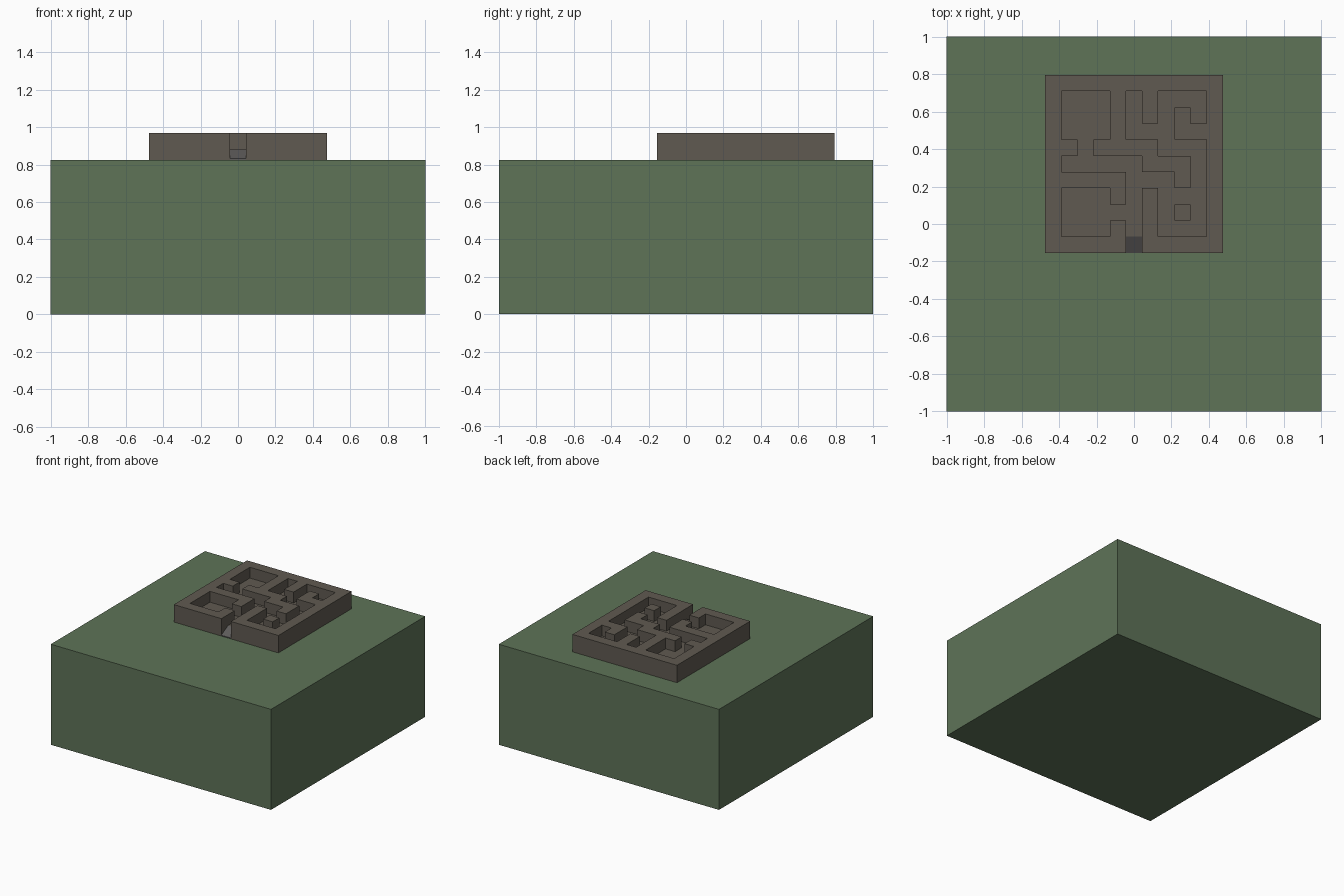
import bpy
import bmesh

if "Cube" in bpy.data.objects:
    bpy.data.objects.remove(bpy.data.objects["Cube"])

BASE_TOP, FLOOR, WALL = 0.825, 0.879, 0.968
CELL = 0.0863
X0, Y0 = -5.5 * CELL, 0.795          # back-left corner of the maze

# Maze plan, back row first: # wall, . floor, R entrance ramp
PLAN = ["###########",
        "#...#.#...#",
        "#...#.#.#.#",
        "#...#...###",
        "##.####...#",
        "#.....###.#",
        "#####...#.#",
        "#...#.#...#",
        "#.....#.#.#",
        "#...#.#...#",
        "#####R#####"]


def material(name, rgb):
    m = bpy.data.materials.new(name)
    m.diffuse_color = (*rgb, 1)
    m.use_nodes = True
    m.node_tree.nodes["Principled BSDF"].inputs["Base Color"].default_value = m.diffuse_color
    return m


def finish(name, bm, mat):
    bmesh.ops.remove_doubles(bm, verts=bm.verts, dist=1e-5)
    bmesh.ops.recalc_face_normals(bm, faces=bm.faces)
    me = bpy.data.meshes.new(name)
    bm.to_mesh(me)
    bm.free()
    me.materials.append(mat)
    ob = bpy.data.objects.new(name, me)
    bpy.context.collection.objects.link(ob)


def face(bm, pts):
    bm.faces.new([bm.verts.new(p) for p in pts])


def height(r, c):
    ch = PLAN[r][c] if 0 <= r < 11 and 0 <= c < 11 else " "
    return {"#": WALL, ".": FLOOR}.get(ch, BASE_TOP)


green = material("moss green", (0.112, 0.172, 0.097))
brown = material("stone brown", (0.117, 0.102, 0.083))
grey = material("ramp grey", (0.112, 0.106, 0.104))

# Solid ground block
bm = bmesh.new()
bmesh.ops.create_cube(bm, size=1)
for v in bm.verts:
    v.co = (v.co.x * 2, v.co.y * 2, (v.co.z + 0.5) * BASE_TOP)
finish("ground_block", bm, green)

# Maze: a top for each cell, and a side wherever the neighbour is lower
bm = bmesh.new()
for r in range(11):
    for c in range(11):
        h = height(r, c)
        if h == BASE_TOP:
            continue
        xa, ya = X0 + c * CELL, Y0 - r * CELL
        xb, yb = xa + CELL, ya - CELL
        corners = [(xa, yb), (xb, yb), (xb, ya), (xa, ya)]
        face(bm, [(x, y, h) for x, y in corners])
        for i, (dr, dc) in enumerate([(1, 0), (0, 1), (-1, 0), (0, -1)]):
            low = height(r + dr, c + dc)
            if low < h:
                p, q = corners[i], corners[(i + 1) % 4]
                face(bm, [(*p, low), (*q, low), (*q, h), (*p, h)])
bmesh.ops.remove_doubles(bm, verts=bm.verts, dist=1e-5)
bmesh.ops.dissolve_limit(bm, angle_limit=0.02, verts=bm.verts, edges=bm.edges)
finish("maze_walls", bm, brown)

# Entrance ramp: a wedge filling the doorway
bm = bmesh.new()
hw, yf, yb = CELL / 2, Y0 - 11 * CELL, Y0 - 10 * CELL
profile = [(yf, BASE_TOP), (yb, BASE_TOP), (yb, FLOOR), (yf, BASE_TOP + 0.007)]
face(bm, [(-hw, y, z) for y, z in profile])
bmesh.ops.translate(bm, verts=bm.verts, vec=(0, 0, 0))
ext = bmesh.ops.extrude_face_region(bm, geom=bm.faces[:])
bmesh.ops.translate(bm, vec=(2 * hw, 0, 0),
                    verts=[g for g in ext["geom"] if isinstance(g, bmesh.types.BMVert)])
finish("entrance_ramp", bm, grey)
